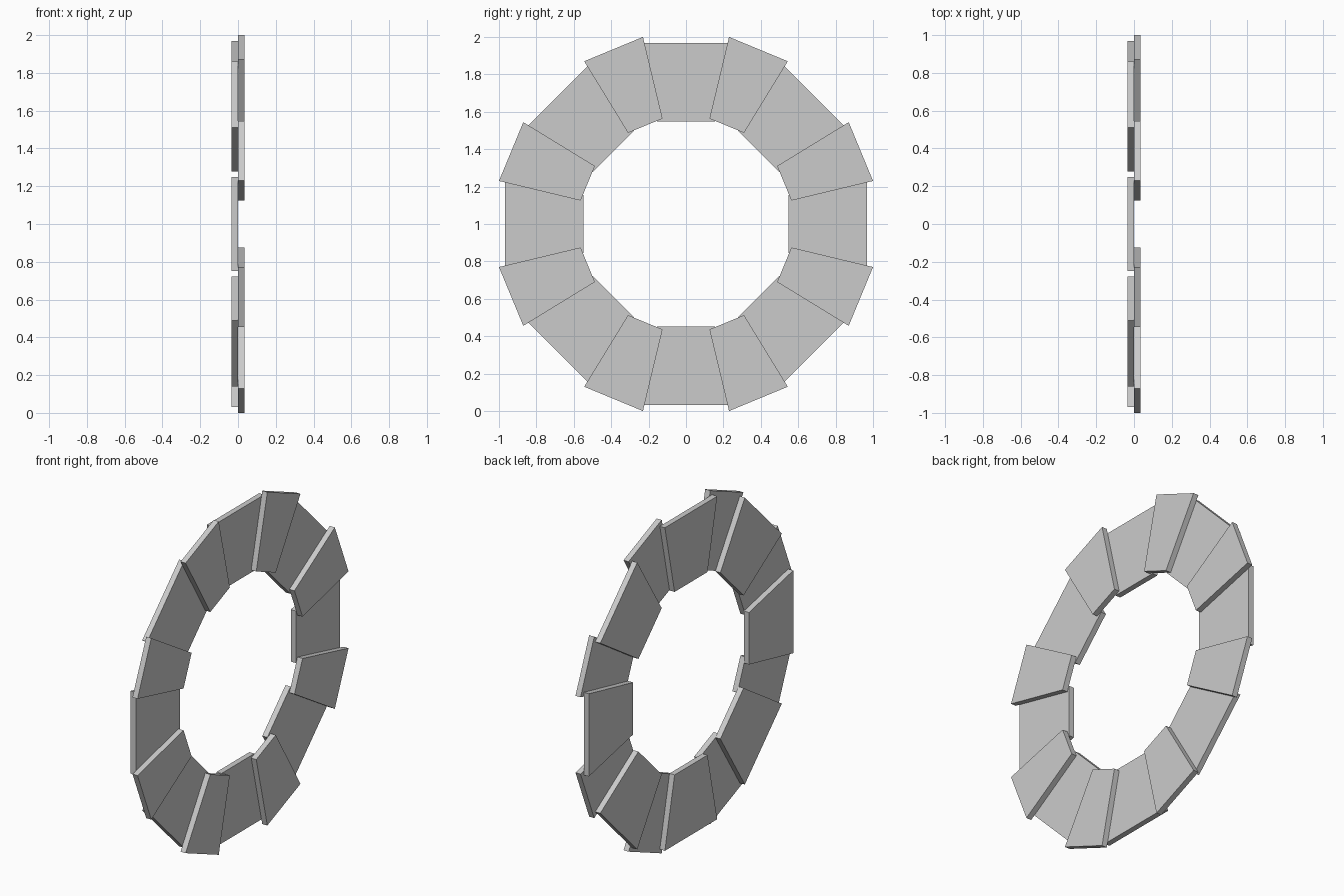
import bpy
import bmesh
import math
from mathutils import Matrix

cube = bpy.data.objects.get("Cube")
if cube:
    bpy.data.objects.remove(cube, do_unlink=True)

COUNT = 8
THICK = 0.0335

grey = bpy.data.materials.new("light_grey")
grey.use_nodes = True
colour = (0.6, 0.6, 0.6, 1)
grey.diffuse_color = colour
grey.node_tree.nodes["Principled BSDF"].inputs["Base Color"].default_value = colour


def make_segment(name, x0, x1, r_in, r_out, half_in, half_out, angle):
    """Tapered flat slab reaching outward in the YZ plane, turned about X."""
    bm = bmesh.new()
    outline = [(-half_in, r_in), (half_in, r_in), (half_out, r_out), (-half_out, r_out)]
    face = bm.faces.new([bm.verts.new((x0, y, z)) for y, z in outline])
    ext = bmesh.ops.extrude_face_region(bm, geom=[face])
    top = [v for v in ext["geom"] if isinstance(v, bmesh.types.BMVert)]
    bmesh.ops.translate(bm, verts=top, vec=(x1 - x0, 0, 0))
    bmesh.ops.recalc_face_normals(bm, faces=bm.faces)
    bm.transform(Matrix.Translation((0, 0, 1)) @ Matrix.Rotation(angle, 4, "X"))
    mesh = bpy.data.meshes.new(name)
    bm.to_mesh(mesh)
    bm.free()
    mesh.materials.append(grey)
    obj = bpy.data.objects.new(name, mesh)
    bpy.context.collection.objects.link(obj)


# Two overlapping layers of slabs, staggered by half a step
step = math.tau / COUNT
for i in range(COUNT):
    make_segment(f"wide_segment_{i + 1}", -THICK, 0, 0.549, 0.969, 0.156, 0.248, i * step)
    make_segment(f"narrow_segment_{i + 1}", 0, THICK, 0.569, 1.012, 0.1, 0.17, (i + 0.5) * step)
